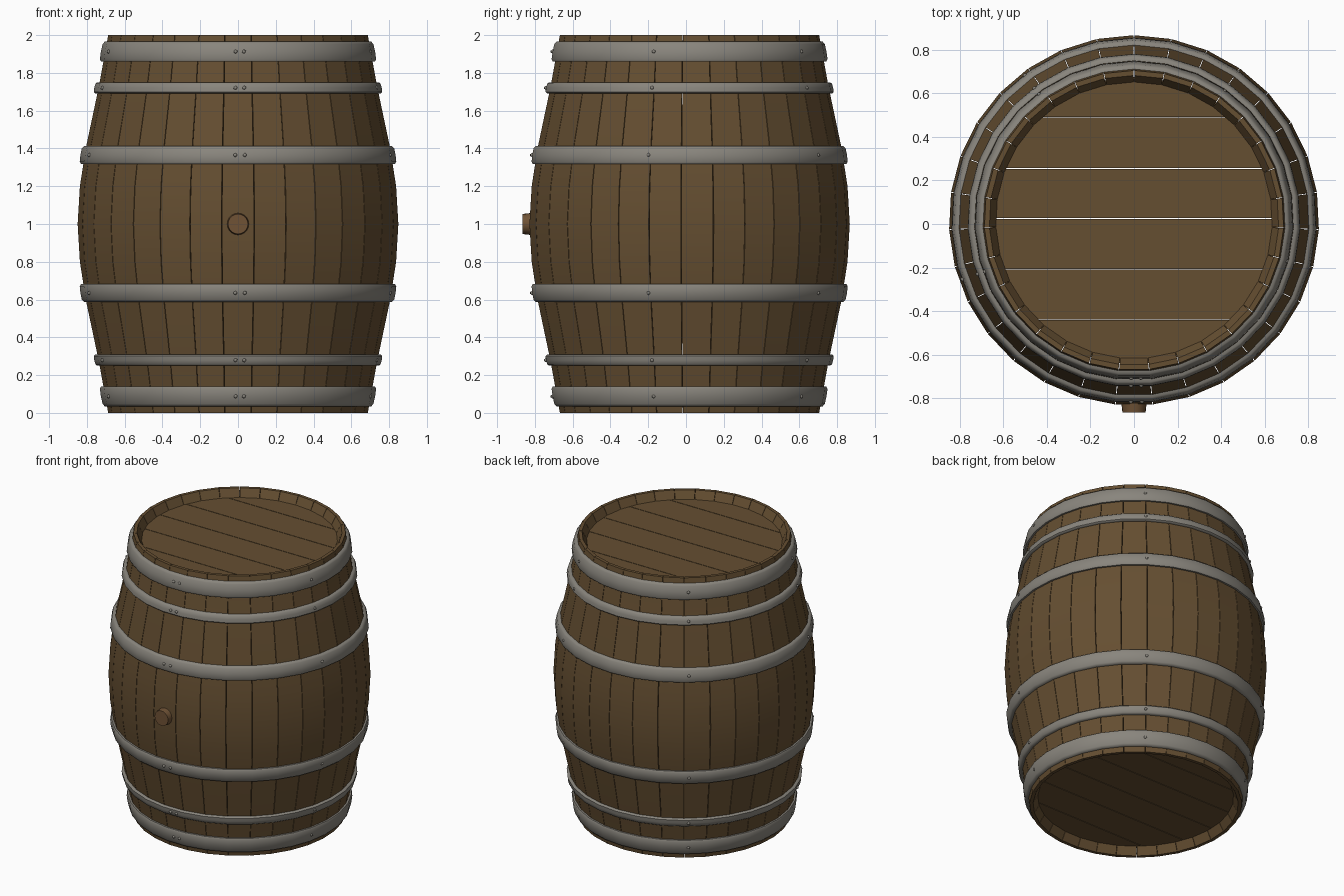
import bpy, bmesh, math
from mathutils import Matrix, Vector

if "Cube" in bpy.data.objects:
    bpy.data.objects.remove(bpy.data.objects["Cube"])

CY = 0.017          # barrel axis in y (the bung sticks out at the front)
N = 31              # staves
STEP = 2 * math.pi / N
START = -math.pi / 2 + STEP / 2


def material(name, rgb):
    m = bpy.data.materials.new(name)
    m.diffuse_color = (*rgb, 1)
    m.use_nodes = True
    m.node_tree.nodes["Principled BSDF"].inputs["Base Color"].default_value = m.diffuse_color
    return m


WOOD = material("oak wood", (0.13, 0.077, 0.031))
BUNG = material("bung wood", (0.16, 0.085, 0.036))
IRON = material("grey iron", (0.25, 0.235, 0.205))


def finish(bm, name, mat, smooth=None):
    bmesh.ops.recalc_face_normals(bm, faces=bm.faces)
    me = bpy.data.meshes.new(name)
    bm.to_mesh(me)
    bm.free()
    ob = bpy.data.objects.new(name, me)
    ob.location.y = CY
    me.materials.append(mat)
    bpy.context.collection.objects.link(ob)
    if smooth:
        bpy.ops.object.select_all(action='DESELECT')
        ob.select_set(True)
        bpy.context.view_layer.objects.active = ob
        bpy.ops.object.shade_smooth_by_angle(angle=math.radians(smooth))
    return ob


PROFILE = [(0, .688), (.27, .737), (.6, .807), (.8, .838), (1.0, .85)]


def radius(z):
    z = min(z, 2 - z)
    for (z0, r0), (z1, r1) in zip(PROFILE, PROFILE[1:]):
        if z <= z1:
            return r0 + (r1 - r0) * (z - z0) / (z1 - z0)
    return .85


def polar(r, a, z):
    return Vector((r * math.cos(a), r * math.sin(a), z))


# staves: one closed bent board each, with a hairline gap between neighbours
bm = bmesh.new()
outer = [(radius(z), z) for z in (0, .27, .6, .8, 1, 1.2, 1.4, 1.73, 2)]
inner = [(.665, 2), (.635, 1.945), (.70, 1.7), (.80, 1), (.70, .3), (.635, .055), (.665, 0)]
section = outer + inner
for i in range(N):
    ends = []
    for a, g in ((START + i * STEP, .002), (START + (i + 1) * STEP, -.002)):
        ends.append([bm.verts.new(polar(r, a + g, z)) for r, z in section])
    n = len(section)
    for k in range(n):
        j = (k + 1) % n
        bm.faces.new((ends[0][k], ends[1][k], ends[1][j], ends[0][j]))
    for e in ends:
        bm.faces.new(e)
finish(bm, "staves", WOOD, 25)


# heads: planks cut from a disc along y
def head(name, z0, z1):
    bm = bmesh.new()
    cuts = [-.66, -.457, -.225, .008, .238, .473, .66]
    R, gap = .66, .002
    for lo, hi in zip(cuts, cuts[1:]):
        ys = [lo + gap + (hi - lo - 2 * gap) * t / 6 for t in range(7)]
        half = [(math.sqrt(max(R * R - y * y, 1e-4)), y) for y in ys]
        loop = half + [(-x, y) for x, y in reversed(half)]
        f = bm.faces.new([bm.verts.new((x, y, z0)) for x, y in loop])
        ext = bmesh.ops.extrude_face_region(bm, geom=[f])["geom"]
        bmesh.ops.translate(bm, vec=(0, 0, z1 - z0),
                            verts=[v for v in ext if isinstance(v, bmesh.types.BMVert)])
    finish(bm, name, WOOD)


head("bottom_head", .055, .085)
head("top_head", 1.915, 1.945)


# hoops: rounded bands following the slope of the staves
def hoop(name, z0, z1):
    bm = bmesh.new()
    h, t = z1 - z0, .021
    sec = [(-.006, 0), (t * .6, 0), (t, .12), (t * 1.1, .5), (t, .88), (t * .6, 1), (-.006, 1)]
    rings = []
    for i in range(N):
        a = START + i * STEP
        rings.append([bm.verts.new(polar(radius(z0 + h * f) + o, a, z0 + h * f)) for o, f in sec])
    for i in range(N):
        p, q = rings[i], rings[(i + 1) % N]
        for k in range(len(sec)):
            j = (k + 1) % len(sec)
            bm.faces.new((p[k], q[k], q[j], p[j]))
    # rivets
    zm = (z0 + z1) / 2
    for deg in (-91, -87.5, -15, 55, 127, 199):
        a = math.radians(deg)
        m = Matrix.Translation(polar(radius(zm) + t * .95, a, zm)) @ Matrix.Diagonal((.011, .011, .011, 1))
        bmesh.ops.create_icosphere(bm, subdivisions=1, radius=1, matrix=m)
    finish(bm, name, IRON, 50)


for label, z0, z1 in (("end", .035, .14), ("quarter", .25, .308), ("belly", .588, .682)):
    hoop("lower_%s_hoop" % label, z0, z1)
    hoop("upper_%s_hoop" % label, 2 - z1, 2 - z0)

# bung on the front, a tapered plug
bm = bmesh.new()
bmesh.ops.create_cone(bm, cap_ends=True, segments=20, radius1=.06, radius2=.053, depth=.06,
                      matrix=Matrix.Translation((0, -.853, 1)) @ Matrix.Rotation(math.pi / 2, 4, 'X'))
finish(bm, "bung", BUNG, 35)
